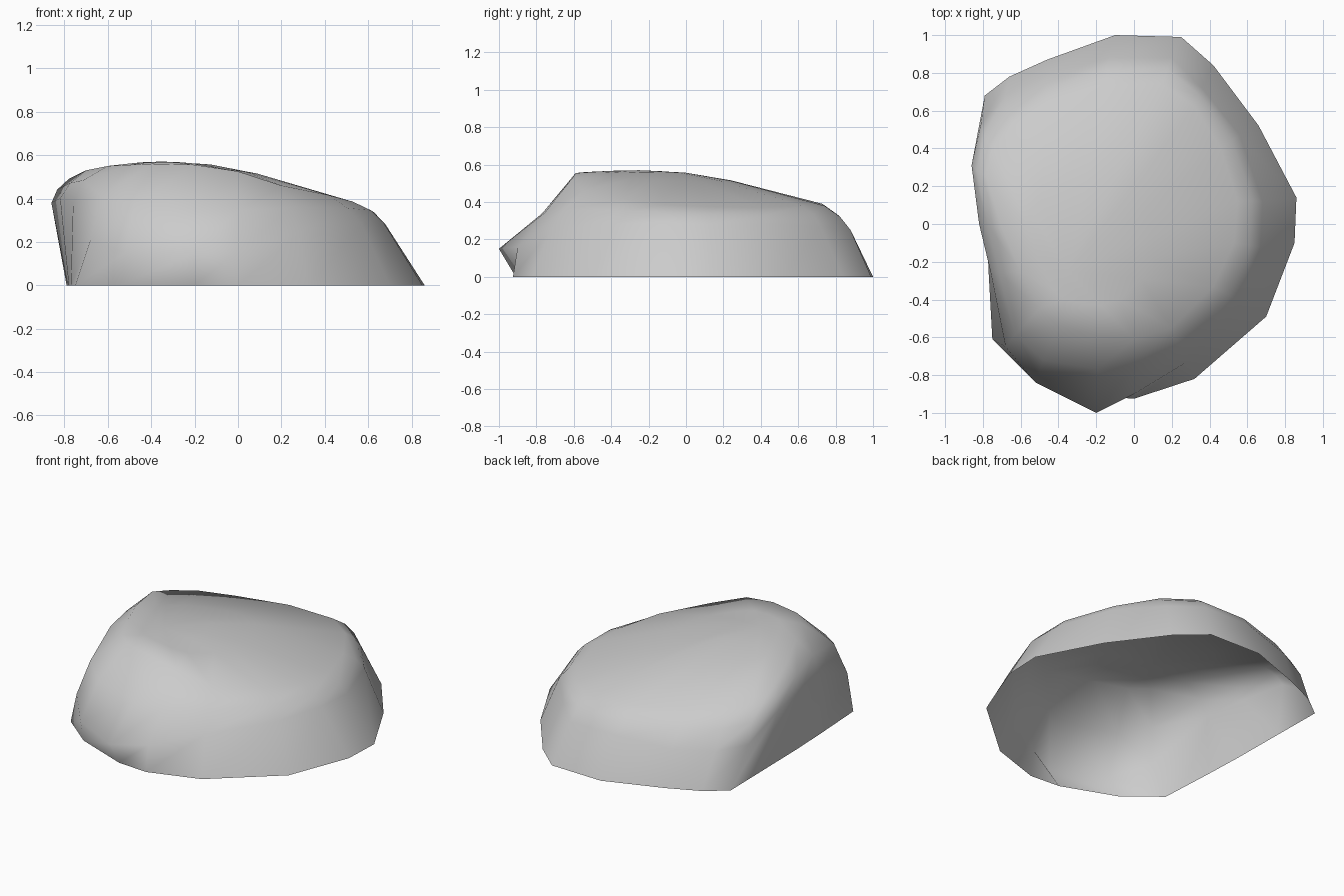
import bpy, bmesh
from mathutils import Vector

if "Cube" in bpy.data.objects:
    bpy.data.objects.remove(bpy.data.objects["Cube"])

# footprint on the ground, counterclockwise from the right side
base = [(.86, .14), (.66, .52), (.42, .84), (.25, .99), (-.1, 1), (-.46, .87),
        (-.66, .78), (-.79, .68), (-.785, .35), (-.78, 0), (-.77, -.25), (-.75, -.61),
        (-.54, -.78), (-.2, -.91), (0, -.925), (.32, -.82), (.7, -.49), (.85, -.1)]

# flank: bulges out on the left and at the front lip
flank = [(.68, .12, .28), (.56, .47, .28), (.36, .72, .27), (.2, .88, .25),
         (-.13, .88, .25), (-.46, .8, .22), (-.68, .68, .22), (-.81, .53, .24),
         (-.86, .31, .38), (-.82, 0, .4), (-.76, -.25, .38), (-.68, -.65, .21),
         (-.52, -.84, .15), (-.2, -1, .15), (0, -.9, .16), (.28, -.73, .24),
         (.57, -.41, .28), (.67, -.12, .29)]

# shoulder around the sloping plateau
shoulder = [(.55, .12, .375), (.46, .4, .37), (.32, .62, .38), (.15, .74, .38),
            (-.15, .73, .39), (-.45, .62, .41), (-.64, .52, .43), (-.75, .4, .45),
            (-.78, .25, .49), (-.7, -.02, .53), (-.6, -.25, .55), (-.5, -.45, .555),
            (-.4, -.54, .56), (-.2, -.59, .555), (0, -.61, .525), (.2, -.55, .46),
            (.42, -.33, .415), (.53, -.1, .385)]

crest = Vector((-.35, -.25, .57))
bulge = {10: .04, 11: .06, 12: .04, 13: -.03, 14: 0}  # front left swells, lip dips in


def shrink(ring, amount, lift):
    """Pull a ring in towards the crest."""
    out = []
    for p in ring:
        q = Vector(p).lerp(crest, amount)
        q.z = p[2] + (crest.z - p[2]) * lift
        out.append(q)
    return out


def between(low, high):
    """Ring halfway between two others, pushed out a little."""
    out = []
    for i, (a, b) in enumerate(zip(low, high)):
        mid = (Vector(a) + Vector(b)) / 2
        push = Vector((mid.x, mid.y, .4)).normalized()
        out.append(mid + push * bulge.get(i, .015))
    return out


rings = [[(x, y, 0) for x, y in base], flank, between(flank, shoulder), shoulder,
         shrink(shoulder, .5, .7), shrink(shoulder, .75, .93)]

# rock shell, open underneath
bm = bmesh.new()
loops = [[bm.verts.new(p) for p in r] for r in rings]
n = len(base)
for a, b in zip(loops, loops[1:]):
    for i in range(n):
        j = (i + 1) % n
        bm.faces.new((a[i], a[j], b[j], b[i]))
top = bm.verts.new(crest)
for i in range(n):
    bm.faces.new((loops[-1][i], loops[-1][(i + 1) % n], top))
for f in bm.faces:
    f.smooth = True
mesh = bpy.data.meshes.new("rock")
bm.to_mesh(mesh)
bm.free()
bpy.context.collection.objects.link(bpy.data.objects.new("rock", mesh))
